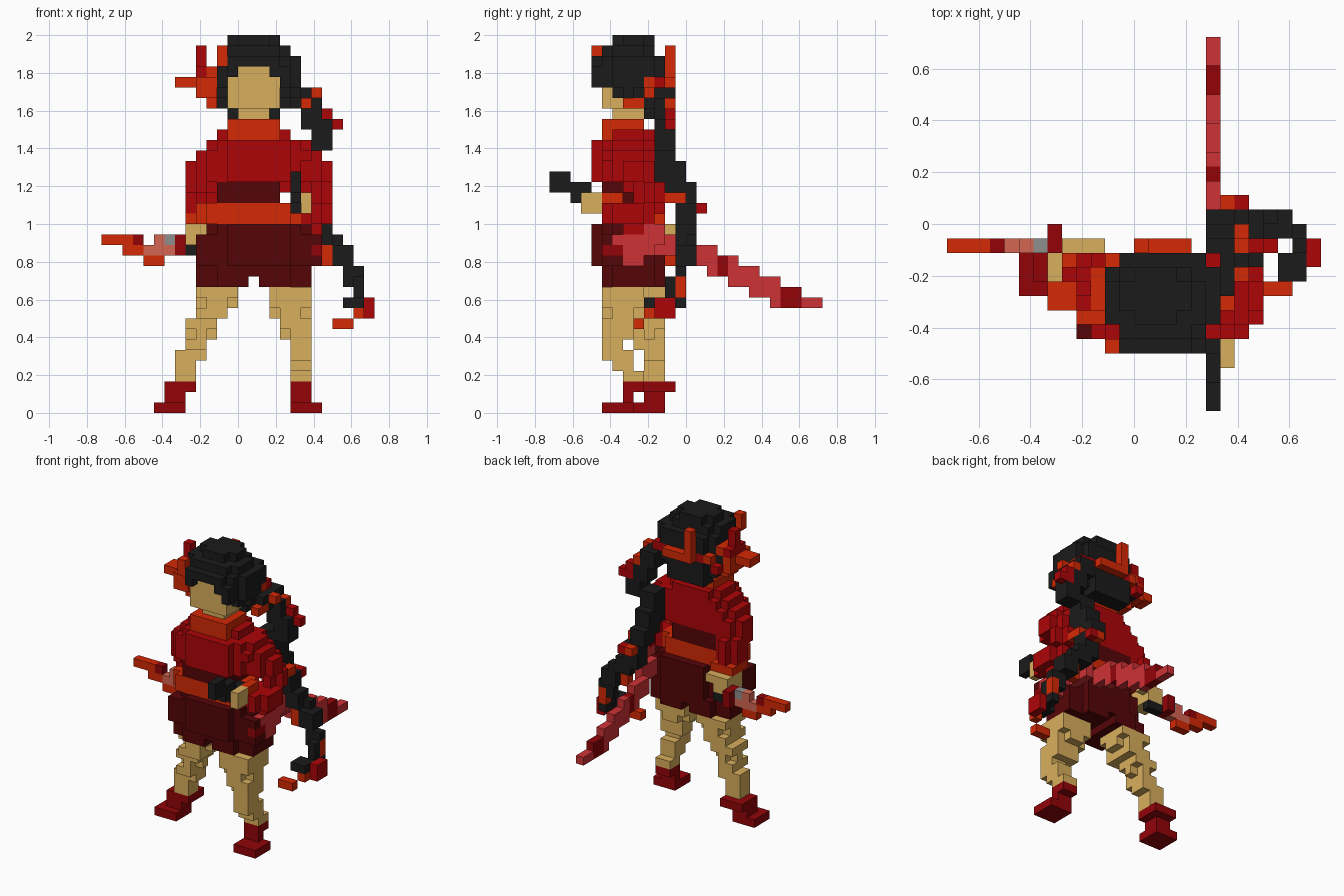
import bpy

cube = bpy.data.objects.get("Cube")
if cube:
    bpy.data.objects.remove(cube, do_unlink=True)

U = 1 / 18  # edge of one block
COLOURS = {
    "black": (27, 27, 27), "tan": (217, 175, 93), "red": (174, 5, 7),
    "maroon": (85, 5, 7), "orange": (213, 40, 5), "crimson": (207, 50, 53),
    "dark_red": (146, 4, 8), "grey": (142, 142, 142), "pink": (212, 102, 82),
}


def linear(c):
    c /= 255
    return c / 12.92 if c <= 0.04045 else ((c + 0.055) / 1.055) ** 2.4


MATS = {}
for name, rgb in COLOURS.items():
    m = bpy.data.materials.new(name)
    col = (*[linear(c) for c in rgb], 1)
    m.use_nodes = True
    m.diffuse_color = col
    bsdf = m.node_tree.nodes["Principled BSDF"]
    bsdf.inputs["Base Color"].default_value = col
    bsdf.inputs["Roughness"].default_value = 0.9
    MATS[name] = m

grid = {}  # block position -> (part, colour)


def box(part, colour, z0, z1, x0, x1, y0, y1, cut=0):
    """Fill a box of blocks; cut trims its four upright edges."""
    for x in range(x0, x1):
        for y in range(y0, y1):
            if min(x - x0, x1 - 1 - x) + min(y - y0, y1 - 1 - y) < cut:
                continue
            for z in range(z0, z1):
                grid[x, y, z] = (part, colour)


def boxes(part, colour, rows):
    for row in rows:
        box(part, colour, *row)


# Hair cap, narrowing to the crown, with fuller sides
boxes("hair", "black", [
    (35, 36, -1, 4, -7, -3, 1), (34, 35, -2, 5, -8, -3, 1),
    (33, 34, -2, 6, -8, -2, 1), (33, 34, -1, 4, -9, -8),
    (31, 33, -2, 6, -8, -2, 1), (31, 33, -1, 5, -9, -8),
    (30, 31, -2, 6, -7, -2, 1), (29, 30, -2, 5, -5, -2, 1),
    (28, 29, -1, 4, -4, -2), (30, 33, -3, -2, -6, -3),
    (29, 31, 5, 7, -5, -2)])
# Face, with the fringe opened in front of it
for p in [p for p in grid if p[1] == -9 and (
        (p[2] < 32 and -1 <= p[0] < 4) or (p[2] == 32 and 0 <= p[0] < 3))]:
    del grid[p]
boxes("face", "tan", [
    (29, 32, -1, 4, -8, -5), (32, 33, 0, 3, -8, -5), (28, 29, 0, 3, -7, -4)])
box("neck", "tan", 26, 29, 0, 3, -7, -4)

# Hair ribbon: band round the back, bow and prongs on the right side
boxes("hair_ribbon", "orange", [
    (31, 32, 0, 4, -2, -1), (31, 32, 4, 6, -4, -2), (30, 31, 5, 6, -5, -4),
    (31, 32, -2, 0, -3, -2), (30, 32, -4, -3, -7, -3), (30, 32, -3, -2, -7, -6),
    (31, 32, -6, -4, -6, -4), (29, 30, -3, -2, -6, -4), (32, 33, -3, -2, -6, -3),
    (33, 35, -2, -1, -9, -8), (32, 35, 0, 1, -2, -1), (29, 30, 6, 7, -6, -4),
    (30, 31, 7, 8, -4, -3)])
boxes("hair_ribbon", "red", [
    (33, 35, -4, -3, -5, -4), (32, 33, -4, -3, -6, -3),
    (31, 32, -1, 0, -3, -2), (30, 31, -3, -2, -3, -2), (31, 32, 4, 6, -3, -2)])

# Upper body, fuller at the chest
boxes("tunic", "red", [
    (26, 27, -2, 5, -8, -3, 1), (25, 26, -3, 7, -8, -3, 1),
    (24, 25, -4, 8, -8, -3, 1), (22, 24, -5, 8, -8, -3, 2),
    (22, 26, -1, 5, -9, -8), (21, 22, -3, 5, -7, -3, 1)])
box("collar", "orange", 26, 28, -1, 4, -8, -4)
box("waist", "maroon", 20, 22, -2, 4, -8, -3)
box("sash", "orange", 18, 20, -4, 6, -8, -3, 1)

# Skirt, rounded at front and back, with a notch between the legs
boxes("skirt", "maroon", [
    (17, 18, -3, 7, -8, -3, 1), (14, 17, -4, 8, -8, -4),
    (14, 17, -3, 7, -4, -3), (14, 18, -2, 6, -9, -2, 1),
    (12, 14, -4, 7, -7, -3), (12, 14, -3, 6, -8, -2, 1)])
for y in range(-9, -1):
    grid.pop((1, y, 12), None)

# Legs
boxes("right_leg", "tan", [
    (10, 12, -4, 0, -6, -2, 1), (11, 12, -4, 0, -6, -2), (9, 10, -4, -1, -6, -2),
    (8, 9, -5, -2, -5, -2), (7, 8, -5, -2, -5, -2, 1), (6, 7, -5, -3, -5, -2),
    (5, 6, -6, -3, -4, -2), (4, 5, -6, -4, -4, -2), (3, 4, -6, -4, -4, -2)])
boxes("left_leg", "tan", [
    (10, 12, 3, 7, -8, -4), (9, 10, 3, 7, -8, -4, 1), (8, 9, 4, 7, -8, -5),
    (6, 8, 5, 7, -8, -6), (7, 8, 4, 7, -7, -5), (5, 6, 5, 7, -8, -5),
    (4, 5, 5, 7, -7, -5), (3, 4, 5, 7, -6, -4)])
boxes("right_boot", "dark_red", [
    (0, 1, -8, -5, -5, -2), (1, 2, -7, -5, -4, -2), (2, 3, -7, -4, -4, -1)])
boxes("left_boot", "dark_red", [
    (0, 1, 5, 8, -8, -5), (1, 2, 5, 7, -6, -5), (2, 3, 5, 7, -6, -4)])

# Right arm, hand and the hilt it holds
boxes("right_sleeve", "red", [
    (21, 24, -5, -2, -7, -3, 1), (19, 22, -5, -2, -6, -2, 1), (18, 19, -5, -3, -5, -2)])
box("right_cuff", "orange", 18, 19, -5, -2, -5, -2)
boxes("right_hand", "tan", [(16, 18, -5, -3, -4, -1), (17, 18, -5, -2, -2, -1)])
boxes("hilt", "black", [(15, 16, -5, -3, -2, -1)])
boxes("hilt", "dark_red", [(15, 17, -6, -5, -2, 0), (16, 17, -11, -9, -2, -1)])
boxes("hilt", "orange", [
    (16, 17, -13, -10, -2, -1), (15, 16, -11, -8, -2, -1), (14, 15, -9, -7, -2, -1)])
boxes("hilt", "pink", [(15, 16, -9, -6, -2, -1), (16, 17, -8, -7, -2, -1)])
box("hilt", "grey", 16, 17, -7, -6, -2, -1)

# Left arm bent at the elbow, hand and pistol pointing forward
boxes("left_sleeve", "red", [
    (22, 25, 5, 8, -7, -3, 1), (22, 24, 6, 9, -7, -3, 1), (20, 22, 6, 9, -5, -2, 1),
    (18, 20, 6, 9, -8, -3, 1), (17, 18, 7, 8, -6, -4)])
box("left_cuff", "orange", 19, 21, 6, 7, -8, -6)
box("left_hand", "tan", 19, 21, 6, 7, -10, -8)
boxes("pistol", "black", [
    (21, 23, 5, 6, -13, -11), (20, 22, 5, 6, -11, -9), (19, 21, 5, 6, -9, -7)])

# Braid falling behind the left shoulder, then curling outward and forward
boxes("braid", "black", [
    (29, 31, 5, 7, -4, -1), (27, 30, 6, 8, -3, -1),
    (25, 28, 7, 9, -3, -1), (22, 26, 5, 7, -3, -1), (25, 26, 6, 8, -3, -1),
    (21, 24, 5, 7, -2, 0), (20, 22, 5, 7, -1, 1), (17, 20, 6, 8, -1, 1),
    (16, 18, 7, 9, -1, 1), (14, 17, 9, 10, 0, 1), (14, 16, 9, 11, -1, 1),
    (12, 14, 10, 12, -1, 0), (10, 13, 11, 12, -2, 0), (10, 11, 10, 12, -4, -2)])
boxes("braid_ties", "orange", [
    (29, 30, 7, 8, -2, -1), (20, 21, 7, 8, -2, 0), (19, 20, 6, 7, 1, 2),
    (14, 16, 8, 9, -1, 0), (11, 13, 11, 12, -1, 0), (9, 10, 11, 12, -4, -3),
    (8, 9, 9, 11, -5, -4)])
boxes("braid_ties", "red", [
    (27, 29, 8, 9, -2, -1), (27, 28, 9, 10, -2, -1), (19, 20, 7, 8, 1, 2),
    (9, 11, 12, 13, -3, -1)])

# Scabbard: hip part beside the skirt, then steps falling to the rear
boxes("scabbard", "crimson", [
    (17, 18, 7, 8, -4, -2), (16, 17, 7, 8, -7, -2), (15, 16, 7, 8, -6, -3),
    (14, 15, 7, 8, -6, -4), (15, 17, 6, 7, -3, 0)])
box("scabbard", "dark_red", 15, 16, 7, 8, -8, -6)
for i in range(5):
    box("scabbard", "crimson", 14 - i, 16 - i, 5, 6, 2 * i, 2 * i + 3)
box("scabbard", "crimson", 10, 11, 5, 6, 11, 13)
for y0, y1 in ((3, 4), (9, 11)):
    for y in range(y0, y1):
        for z in range(10, 16):
            if (5, y, z) in grid:
                grid[5, y, z] = ("scabbard", "dark_red")

# Corner offsets of a block face for each outward direction
FACES = {
    (1, 0, 0): [(1, 0, 0), (1, 1, 0), (1, 1, 1), (1, 0, 1)],
    (-1, 0, 0): [(0, 0, 0), (0, 0, 1), (0, 1, 1), (0, 1, 0)],
    (0, 1, 0): [(0, 1, 0), (0, 1, 1), (1, 1, 1), (1, 1, 0)],
    (0, -1, 0): [(0, 0, 0), (1, 0, 0), (1, 0, 1), (0, 0, 1)],
    (0, 0, 1): [(0, 0, 1), (1, 0, 1), (1, 1, 1), (0, 1, 1)],
    (0, 0, -1): [(0, 0, 0), (0, 1, 0), (1, 1, 0), (1, 0, 0)],
}

# One mesh per part, made of its exposed block faces
for part in dict.fromkeys(p for p, c in grid.values()):
    index, faces, tints = {}, [], []
    for (x, y, z), (p, colour) in grid.items():
        if p != part:
            continue
        for (dx, dy, dz), corners in FACES.items():
            if (x + dx, y + dy, z + dz) in grid:
                continue
            faces.append([index.setdefault((x + a, y + b, z + c), len(index))
                          for a, b, c in corners])
            tints.append(colour)
    if not faces:
        continue
    mesh = bpy.data.meshes.new(part)
    mesh.from_pydata([(x * U, y * U, z * U) for x, y, z in index], [], faces)
    used = list(dict.fromkeys(tints))
    for c in used:
        mesh.materials.append(MATS[c])
    for poly, c in zip(mesh.polygons, tints):
        poly.material_index = used.index(c)
    bpy.context.collection.objects.link(bpy.data.objects.new(part, mesh))
